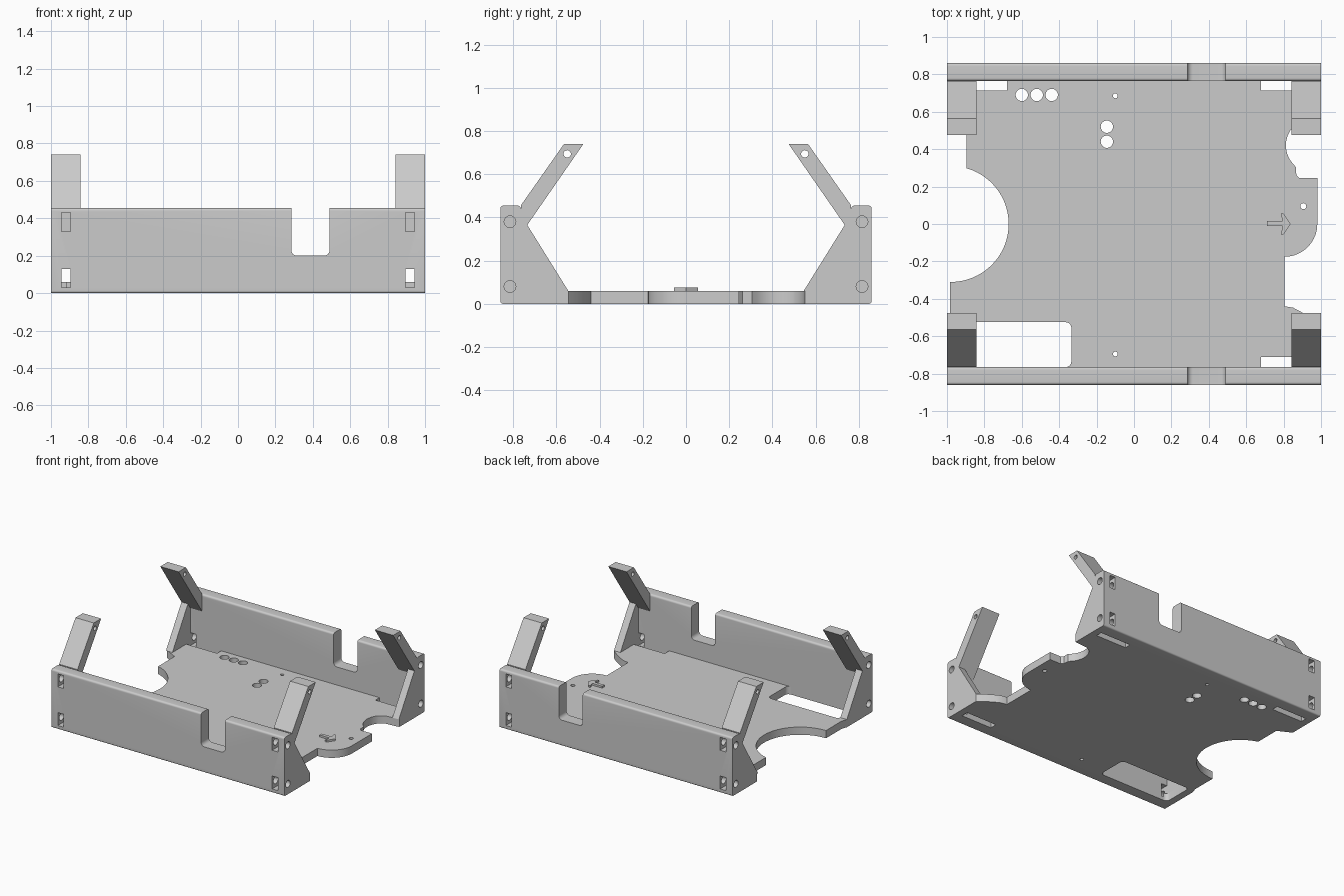
import bpy, bmesh, math

if "Cube" in bpy.data.objects:
    bpy.data.objects.remove(bpy.data.objects["Cube"], do_unlink=True)

grey = bpy.data.materials.new("plain_grey")
grey.use_nodes = True
grey.diffuse_color = (0.6, 0.6, 0.6, 1)
grey.node_tree.nodes["Principled BSDF"].inputs["Base Color"].default_value = (0.6, 0.6, 0.6, 1)


def arc(cx, cy, r, start, end, n=6):
    """Points along an arc, angles in degrees."""
    angles = [math.radians(start + (end - start) * i / n) for i in range(n + 1)]
    return [(cx + r * math.cos(a), cy + r * math.sin(a)) for a in angles]


def circle(cx, cy, r, n=32):
    return arc(cx, cy, r, 0, 360, n)[:-1]


def rect(a0, b0, a1, b1, r=0.0):
    """Rectangle outline, with rounded corners if r is given."""
    if not r:
        return [(a0, b0), (a1, b0), (a1, b1), (a0, b1)]
    return (arc(a0 + r, b0 + r, r, 180, 270) + arc(a1 - r, b0 + r, r, 270, 360)
            + arc(a1 - r, b1 - r, r, 0, 90) + arc(a0 + r, b1 - r, r, 90, 180))


def prism(name, outline, axis, lo, hi):
    """Extrude an outline along an axis between two positions."""
    place = {"x": lambda a, b, c: (c, a, b),
             "y": lambda a, b, c: (a, c, b),
             "z": lambda a, b, c: (a, b, c)}[axis]
    bm = bmesh.new()
    low = [bm.verts.new(place(a, b, lo)) for a, b in outline]
    high = [bm.verts.new(place(a, b, hi)) for a, b in outline]
    bm.faces.new(low)
    bm.faces.new(high)
    for i in range(len(low)):
        j = (i + 1) % len(low)
        bm.faces.new((low[i], low[j], high[j], high[i]))
    bmesh.ops.recalc_face_normals(bm, faces=bm.faces)
    mesh = bpy.data.meshes.new(name)
    bm.to_mesh(mesh)
    bm.free()
    mesh.materials.append(grey)
    ob = bpy.data.objects.new(name, mesh)
    bpy.context.collection.objects.link(ob)
    return ob


def cut(ob, cutters):
    """Subtract the cutters one by one, then discard them."""
    for c in cutters:
        mod = ob.modifiers.new("cut", "BOOLEAN")
        mod.operation, mod.solver, mod.object = "DIFFERENCE", "EXACT", c
    graph = bpy.context.evaluated_depsgraph_get()
    mesh = bpy.data.meshes.new_from_object(ob.evaluated_get(graph))
    ob.modifiers.clear()
    ob.data = mesh
    for c in cutters:
        bpy.data.objects.remove(c, do_unlink=True)


def finish(ob):
    """Smooth rounded faces, keep edges sharp."""
    bpy.ops.object.select_all(action="DESELECT")
    ob.select_set(True)
    bpy.context.view_layer.objects.active = ob
    bpy.ops.object.shade_smooth_by_angle(angle=math.radians(30))


# Base plate outline, with the round tab on the left edge
outline = [(-1, -0.765), (1, -0.765), (1, -0.545), (0.95, -0.505), (0.885, -0.465),
           (0.85, -0.447), (0.805, -0.44)]
outline += arc(0.805, 0, 0.175, -90, 0, 16)
outline += [(0.98, 0.245), (0.885, 0.245), (0.868, 0.262), (0.865, 0.305)]
outline += arc(0.957, 0.42, 0.145, 220, 140, 10)
outline += [(0.89, 0.54), (1, 0.55), (1, 0.765), (-1, 0.765), (-1, 0.555), (-0.895, 0.5),
            (-0.895, 0.2), (-0.985, -0.2), (-0.985, -0.5), (-1, -0.545)]
plate = prism("base_plate", outline, "z", 0, 0.06)

# Plate openings: round bite, large window, corner slots and holes
openings = [circle(-0.98, 0, 0.31, 64),
            rect(-0.945, -0.765, -0.335, -0.525, 0.03),
            rect(0.68, -0.765, 0.945, -0.71),
            rect(0.68, 0.715, 0.945, 0.765),
            rect(-0.945, 0.715, -0.68, 0.765)]
openings += [circle(x, 0.69, 0.033) for x in (-0.6, -0.52, -0.44)]
openings += [circle(-0.145, y, 0.033) for y in (0.44, 0.52)]
openings += [circle(-0.1, y, 0.013, 16) for y in (-0.695, 0.685)]
openings += [circle(0.905, 0.095, 0.016, 16)]
cut(plate, [prism("cutter", o, "z", -0.1, 0.2) for o in openings])
finish(plate)

# Raised direction arrow on the tab
prism("arrow_mark", [(0.71, -0.012), (0.795, -0.012), (0.785, -0.055), (0.8, -0.055), (0.837, 0),
                     (0.8, 0.055), (0.785, 0.055), (0.795, 0.015), (0.71, 0.015)], "z", 0.06, 0.075)

for side, s in (("front", -1), ("back", 1)):
    # Long wall with rounded edges
    profile = [(0.765, 0)] + arc(0.848, 0.012, 0.012, 270, 360)
    profile += arc(0.845, 0.44, 0.015, 0, 90) + arc(0.78, 0.44, 0.015, 90, 180)
    wall = prism(side + "_wall", [(y * s, z) for y, z in profile], "x", -1, 1)
    y0, y1 = sorted((0.7 * s, 0.9 * s))
    cutters = [prism("cutter", rect(0.285, 0.2, 0.49, 0.6, 0.03), "y", y0, y1)]
    # Nut slots and side screw holes
    for m in (-1, 1):
        x0, x1 = sorted((0.895 * m, 0.945 * m))
        h0, h1 = sorted((0.86 * m, 1.1 * m))
        for slot_z, hole_z in ((0.03, 0.08), (0.33, 0.38)):
            cutters.append(prism("cutter", rect(x0, slot_z, x1, slot_z + 0.1), "y", y0, y1))
            cutters.append(prism("cutter", circle(0.815 * s, hole_z, 0.027, 24), "x", h0, h1))
    cut(wall, cutters)
    finish(wall)

    for hand, m in (("right", -1), ("left", 1)):
        # Thin gusset between wall and plate
        gusset = [(0.765, 0.06), (0.545, 0.06), (0.735, 0.365), (0.765, 0.322)]
        prism(f"{side}_{hand}_gusset", [(y * s, z) for y, z in gusset], "x",
              *sorted((0.945 * m, m)))
        # Slanted arm with a cross hole near its tip
        shape = [(0.765, 0.322), (0.735, 0.365), (0.475, 0.74), (0.565, 0.74), (0.765, 0.455)]
        arm = prism(f"{side}_{hand}_arm", [(y * s, z) for y, z in shape], "x",
                    *sorted((0.843 * m, m)))
        cut(arm, [prism("cutter", circle(0.55 * s, 0.694, 0.017, 20), "x", -1.1, 1.1)])
        finish(arm)
